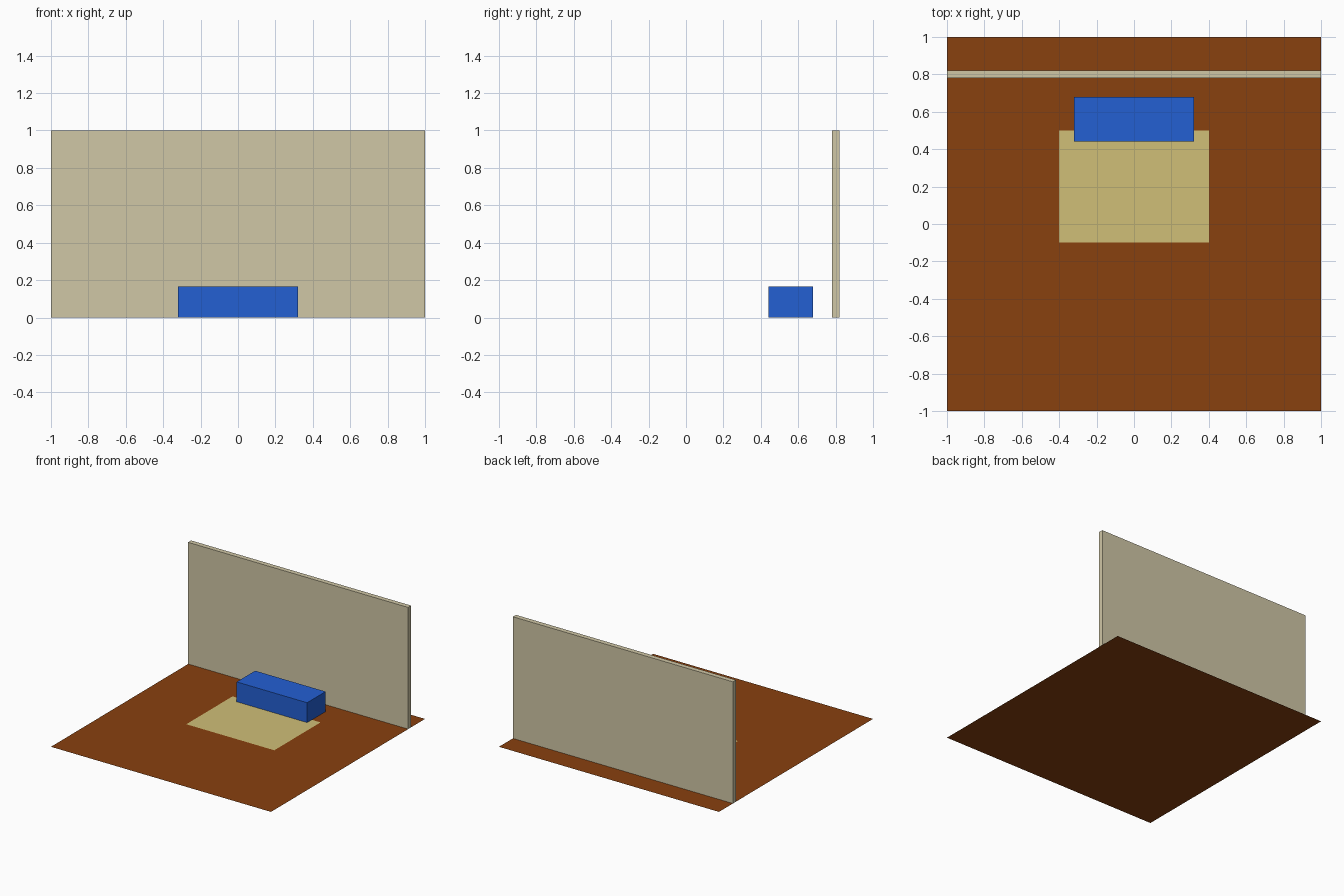
import bpy

if "Cube" in bpy.data.objects:
    bpy.data.objects.remove(bpy.data.objects["Cube"])


def material(name, rgb):
    mat = bpy.data.materials.new(name)
    mat.diffuse_color = (*rgb, 1.0)
    mat.use_nodes = True
    mat.node_tree.nodes["Principled BSDF"].inputs["Base Color"].default_value = mat.diffuse_color
    return mat


def finish(obj, name, size, mat):
    obj.name = name
    obj.scale = size
    bpy.ops.object.transform_apply(location=False, rotation=False, scale=True)
    obj.data.materials.append(mat)


def sheet(name, x, y, z, mat):
    """Flat rectangle facing up; x and y are (min, max)."""
    bpy.ops.mesh.primitive_plane_add(size=1, location=(sum(x) / 2, sum(y) / 2, z))
    finish(bpy.context.object, name, (x[1] - x[0], y[1] - y[0], 1), mat)


def block(name, x, y, z, mat):
    """Box; x, y and z are (min, max)."""
    bpy.ops.mesh.primitive_cube_add(size=1, location=[sum(r) / 2 for r in (x, y, z)])
    finish(bpy.context.object, name, [r[1] - r[0] for r in (x, y, z)], mat)


brown = material("wood_brown", (0.25, 0.052, 0.0048))
tan = material("rug_tan", (0.63, 0.52, 0.185))
cream = material("wall_cream", (0.63, 0.57, 0.38))
blue = material("sofa_blue", (0.017, 0.115, 0.65))

# Floor and rug
sheet("floor", (-1, 1), (-1, 1), 0, brown)
sheet("rug", (-0.4, 0.4), (-0.1, 0.5), 0.002, tan)

# Back wall, with a strip of floor behind it
block("back_wall", (-1, 1), (0.78, 0.82), (0.0005, 1), cream)

# Sofa block overlapping the rear edge of the rug
block("sofa", (-0.32, 0.32), (0.44, 0.68), (0.0005, 0.165), blue)
